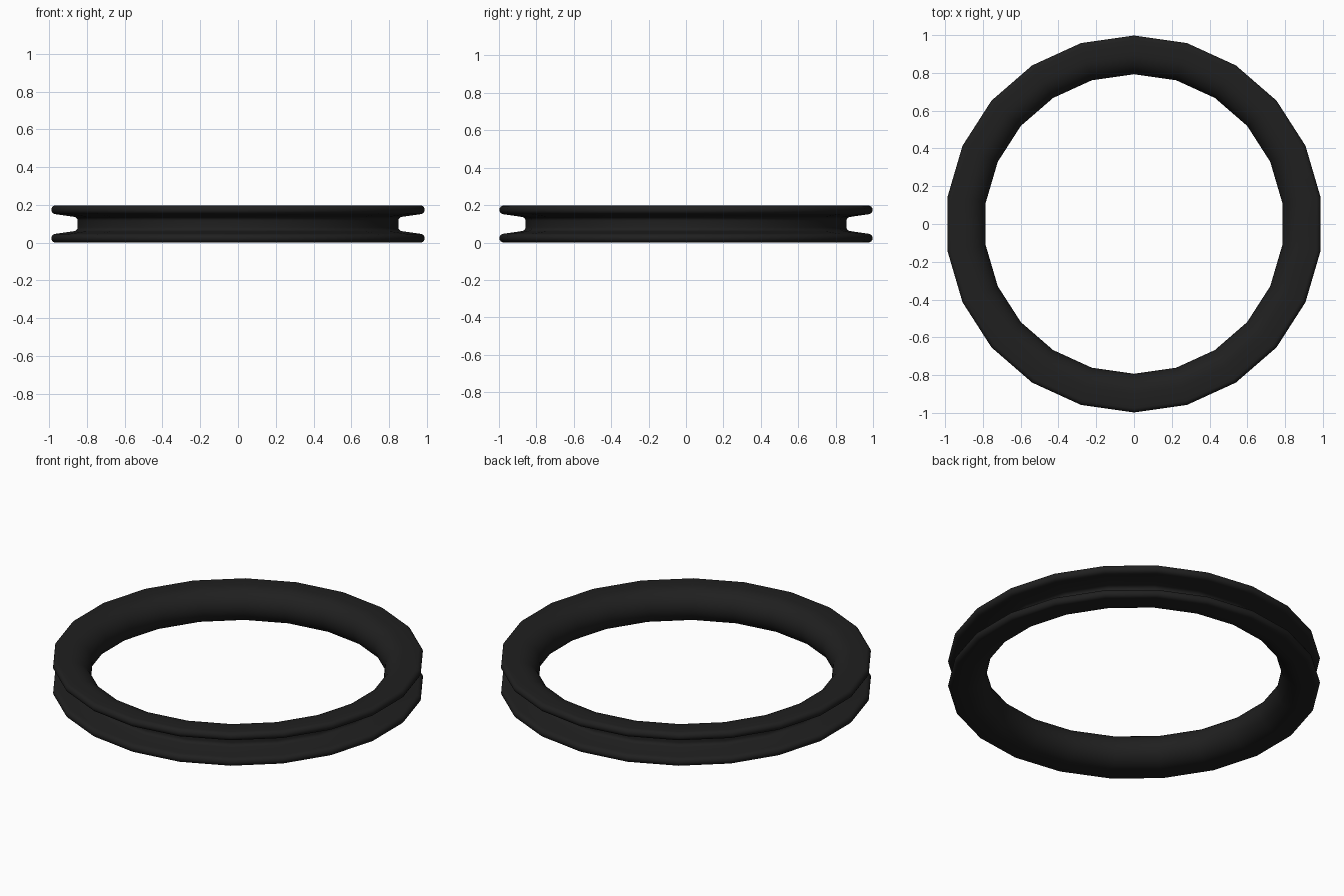
import bpy, bmesh, math

if "Cube" in bpy.data.objects:
    bpy.data.objects.remove(bpy.data.objects["Cube"])

SIDES = 22

# rubber colour
rubber = bpy.data.materials.new("black rubber")
rubber.diffuse_color = (0.014, 0.014, 0.014, 1)
rubber.use_nodes = True
rubber.node_tree.nodes["Principled BSDF"].inputs["Base Color"].default_value = rubber.diffuse_color


def arc(cx, cz, rx, rz, a0, a1, n):
    """Points (radius, height) along an elliptical arc, angles in degrees."""
    out = []
    for i in range(n + 1):
        a = math.radians(a0 + (a1 - a0) * i / n)
        out.append((cx + rx * math.cos(a), cz + rz * math.sin(a)))
    return out


# upper half of the cross-section: groove wall, fillet, flange tip, rounded bore
MID = 0.099
upper = [(0.858, MID)]
upper += arc(0.880, 0.117, 0.022, 0.020, 180, 100, 4)   # groove fillet
upper += [(0.968, 0.150)]
upper += arc(0.974, 0.1745, 0.024, 0.0235, -80, 90, 8)  # flange tip
upper += arc(0.900, MID, 0.107, 0.099, 90, 180, 9)      # rounded bore
lower = [(r, 2 * MID - z) for r, z in reversed(upper[1:-1])]
profile = upper + lower

# revolve into a grooved ring
bm = bmesh.new()
rings = []
for i in range(SIDES):
    a = math.pi / 2 + 2 * math.pi * i / SIDES
    rings.append([bm.verts.new((r * math.cos(a), r * math.sin(a), z)) for r, z in profile])
n = len(profile)
for i in range(SIDES):
    p, q = rings[i], rings[(i + 1) % SIDES]
    for j in range(n):
        k = (j + 1) % n
        bm.faces.new((p[j], q[j], q[k], p[k]))
bmesh.ops.recalc_face_normals(bm, faces=bm.faces)
for f in bm.faces:
    f.smooth = True

mesh = bpy.data.meshes.new("grooved_ring")
bm.to_mesh(mesh)
bm.free()
mesh.materials.append(rubber)
ring = bpy.data.objects.new("grooved_ring", mesh)
bpy.context.collection.objects.link(ring)
